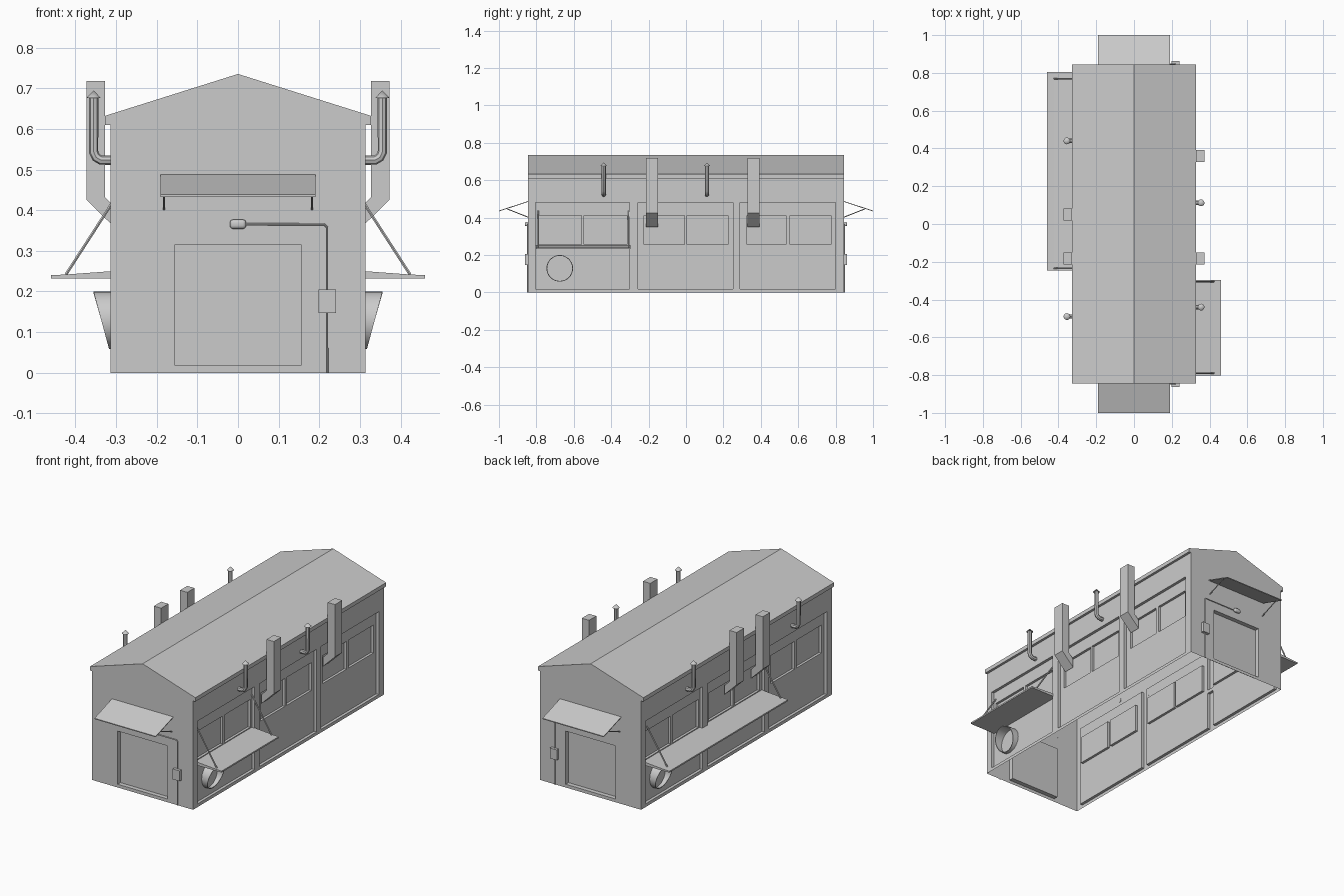
import bpy, bmesh, math
from mathutils import Matrix, Vector

if "Cube" in bpy.data.objects:
    bpy.data.objects.remove(bpy.data.objects["Cube"], do_unlink=True)

grey = bpy.data.materials.new("plain_grey")
grey.use_nodes = True
grey.diffuse_color = (0.6, 0.6, 0.6, 1)
grey.node_tree.nodes["Principled BSDF"].inputs["Base Color"].default_value = (0.6, 0.6, 0.6, 1)

WALL, END = 0.313, 0.845      # half width and half length of the walls
INNER = WALL - 0.016          # face of the recessed side panels


def finish(name, bm):
    bmesh.ops.recalc_face_normals(bm, faces=bm.faces)
    mesh = bpy.data.meshes.new(name)
    bm.to_mesh(mesh)
    bm.free()
    obj = bpy.data.objects.new(name, mesh)
    bpy.context.collection.objects.link(obj)
    mesh.materials.append(grey)
    return obj


def activate(obj):
    bpy.ops.object.select_all(action="DESELECT")
    obj.select_set(True)
    bpy.context.view_layer.objects.active = obj


def smooth(obj):
    activate(obj)
    bpy.ops.object.shade_smooth_by_angle(angle=math.radians(35))


def add_box(bm, lo, hi):
    lo, hi = Vector(lo), Vector(hi)
    bmesh.ops.create_cube(bm, size=1, matrix=Matrix.Translation((lo + hi) / 2)
                          @ Matrix.Diagonal((*(hi - lo), 1)))


def box(name, lo, hi):
    bm = bmesh.new()
    add_box(bm, lo, hi)
    return finish(name, bm)


def extrude(name, profile, start, end, along="Y"):
    """Extrude a closed (side, z) profile along one horizontal axis."""
    bm = bmesh.new()
    place = (lambda p: (p[0], start, p[1])) if along == "Y" else (lambda p: (start, p[0], p[1]))
    face = bm.faces.new([bm.verts.new(place(p)) for p in profile])
    moved = bmesh.ops.extrude_face_region(bm, geom=[face])["geom"]
    shift = (0, end - start, 0) if along == "Y" else (end - start, 0, 0)
    bmesh.ops.translate(bm, vec=shift, verts=[v for v in moved if isinstance(v, bmesh.types.BMVert)])
    return finish(name, bm)


def tube(name, path, radius, resolution=2):
    curve = bpy.data.curves.new(name, "CURVE")
    curve.dimensions = "3D"
    curve.bevel_depth = radius
    curve.bevel_resolution = resolution
    curve.use_fill_caps = True
    spline = curve.splines.new("POLY")
    spline.points.add(len(path) - 1)
    for point, co in zip(spline.points, path):
        point.co = (*co, 1)
    obj = bpy.data.objects.new(name, curve)
    bpy.context.collection.objects.link(obj)
    curve.materials.append(grey)
    activate(obj)
    bpy.ops.object.convert(target="MESH")
    smooth(obj)
    return obj


def cut(target, cutter):
    mod = target.modifiers.new("cut", "BOOLEAN")
    mod.operation, mod.solver, mod.object = "DIFFERENCE", "EXACT", cutter
    activate(target)
    bpy.ops.object.modifier_apply(modifier=mod.name)
    bpy.data.objects.remove(cutter, do_unlink=True)


# Walls and gabled roof with a slim eave
half = [(WALL, 0), (WALL, 0.61), (0.327, 0.61), (0.327, 0.632)]
shell = extrude("building_shell", half + [(0, 0.735)] + [(-x, z) for x, z in reversed(half)], -END, END)

# Recessed side panels, end doors and paired windows
panels = [(-0.805, -0.302), (-0.256, 0.25), (0.29, 0.8)]
windows = [(-0.79, -0.56), (-0.545, -0.315), (-0.225, -0.008),
           (0.006, 0.225), (0.325, 0.535), (0.555, 0.775)]


def recesses(name, spans, face, bottom, top):
    bm = bmesh.new()
    for side in (1, -1):
        for a, b in spans:
            xs, ys = sorted((side * face, side * 0.4)), sorted((side * a, side * b))
            add_box(bm, (xs[0], ys[0], bottom), (xs[1], ys[1], top))
    return bm


panel_bm = recesses("panel_cutter", panels, INNER, 0.018, 0.482)
for end in (1, -1):
    ys = sorted((end * (END - 0.025), end * 0.95))
    add_box(panel_bm, (-0.155, ys[0], 0.018), (0.155, ys[1], 0.316))
cut(shell, finish("panel_cutter", panel_bm))
cut(shell, finish("window_cutter", recesses("window_cutter", windows, INNER - 0.014, 0.256, 0.412)))

# Leave the building open underneath
bm = bmesh.new()
bm.from_mesh(shell.data)
floor = [f for f in bm.faces if all(v.co.z < 0.001 for v in f.verts)]
bmesh.ops.delete(bm, geom=floor, context="FACES")
bm.to_mesh(shell.data)
bm.free()

# Side fittings: counter span, strut positions, ducts, flue pipes, round vent
sides = [("left", 1, (-0.803, -0.297), (-0.79, -0.305), (-0.182, 0.36), (-0.44, 0.112), -0.675),
         ("right", -1, (-0.247, 0.805), (-0.235, 0.77), (-0.182, 0.05), (-0.49, 0.44), 0.675)]
for label, s, span, struts, ducts, pipes, vent_y in sides:
    # Fold-down counter held by slanted struts
    shelf = [(INNER, 0.232), (0.46, 0.232), (0.46, 0.24), (0.42, 0.242), (INNER, 0.251)]
    extrude(label + "_counter", [(s * x, z) for x, z in shelf], *span)
    for i, y in enumerate(struts, 1):
        tube(f"{label}_counter_strut_{i}", [(s * 0.423, y, 0.242), (s * INNER, y, 0.437)], 0.004, 1)

    # Square exhaust ducts with a slanted foot
    duct = [(INNER, 0.351), (0.372, 0.425), (0.372, 0.718), (0.327, 0.718), (0.327, 0.432), (INNER, 0.402)]
    for i, y in enumerate(ducts, 1):
        extrude(f"{label}_duct_{i}", [(s * x, z) for x, z in duct], y - 0.032, y + 0.032)

    # Round flue pipes with conical caps
    for i, y in enumerate(pipes, 1):
        path = [(0.31, 0.523), (0.337, 0.523), (0.349, 0.53), (0.355, 0.543), (0.355, 0.682)]
        tube(f"{label}_flue_pipe_{i}", [(s * x, y, z) for x, z in path], 0.0115)
        bm = bmesh.new()
        bmesh.ops.create_cone(bm, cap_ends=True, segments=16, radius1=0.018, radius2=0, depth=0.019,
                              matrix=Matrix.Translation((s * 0.355, y, 0.685)))
        smooth(finish(f"{label}_flue_cap_{i}", bm))

    # Round vent hood cut at a slant
    bm = bmesh.new()
    bmesh.ops.create_cone(bm, cap_ends=False, segments=32, radius1=0.071, radius2=0.071, depth=0.04,
                          matrix=Matrix.Translation((s * (INNER + 0.02), vent_y, 0.129))
                          @ Matrix.Rotation(math.pi / 2, 4, "Y"))
    for v in bm.verts:
        if abs(v.co.x) > INNER + 0.02:
            v.co.x = s * (0.317 + (v.co.z - 0.058) * 0.27)
    hood = finish(label + "_vent_hood", bm)
    rim = hood.modifiers.new("rim", "SOLIDIFY")
    rim.thickness, rim.offset = 0.004, -1
    activate(hood)
    bpy.ops.object.modifier_apply(modifier="rim")
    smooth(hood)

# End fittings: sloping canopy, lamp, conduit and switch box
for label, s in (("front", -1), ("back", 1)):
    slope = [(END, 0.484), (END, 0.488), (1.0, 0.438), (1.0, 0.433)]
    extrude(label + "_canopy", [(s * y, z) for y, z in slope], -0.19, 0.19, "X")
    for i, x in enumerate((-0.182, 0.182), 1):
        tube(f"{label}_canopy_strut_{i}", [(x, s * 0.957, 0.447), (x, s * (END - 0.002), 0.402)], 0.003, 1)
    ys = sorted((s * (END - 0.002), s * 0.862))
    box(label + "_switch_box", (0.198, ys[0], 0.147), (0.241, ys[1], 0.205))
    lamp = box(label + "_lamp", (-0.02, ys[0], 0.354), (0.02, ys[1], 0.377))
    bevel = lamp.modifiers.new("round", "BEVEL")
    bevel.width, bevel.segments = 0.008, 3
    activate(lamp)
    bpy.ops.object.modifier_apply(modifier="round")
    smooth(lamp)
    y = s * (END + 0.003)
    tube(label + "_conduit", [(0.015, y, 0.365), (0.212, y, 0.365), (0.219, y, 0.358), (0.219, y, 0)], 0.003)
